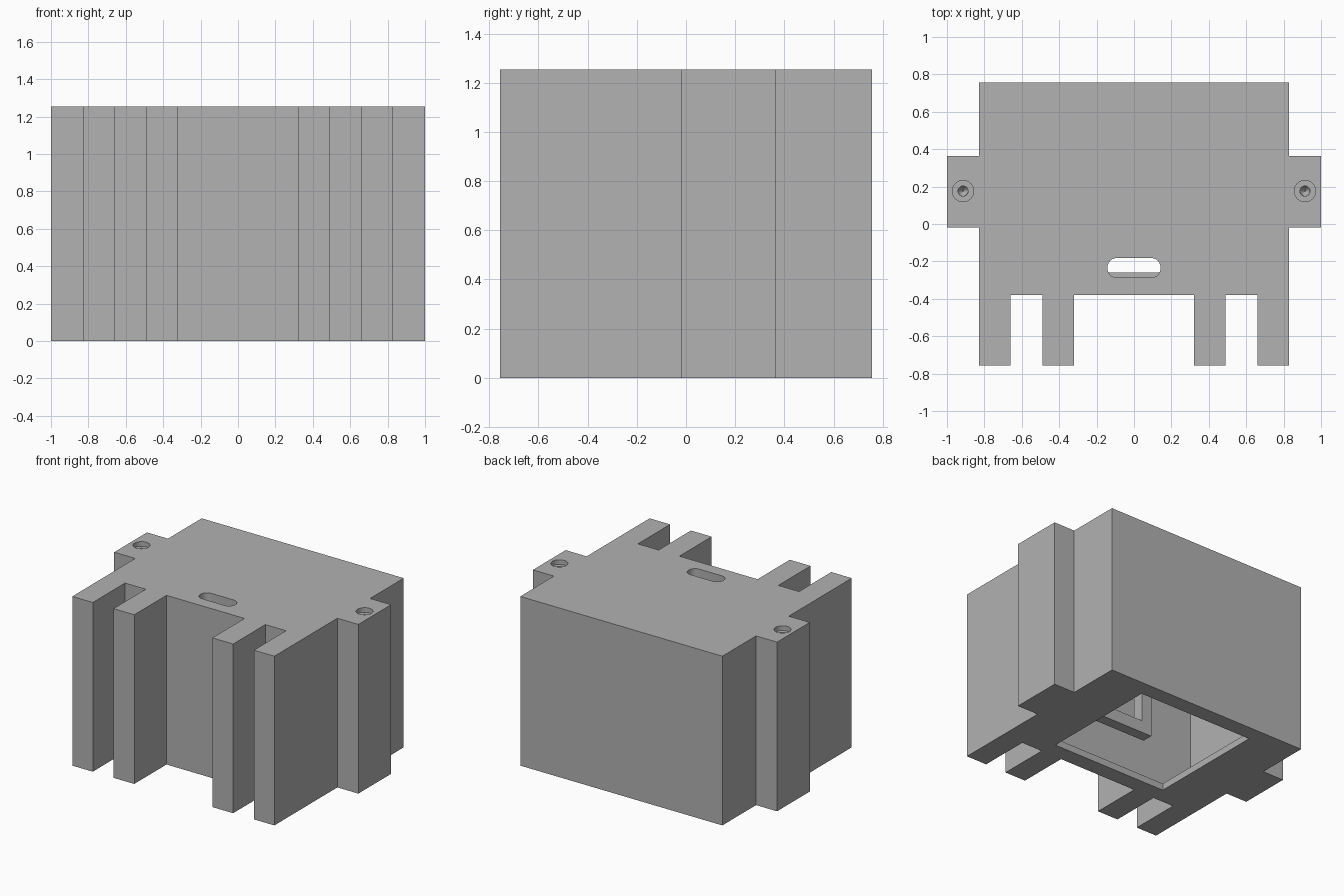
import bpy, bmesh, math

if "Cube" in bpy.data.objects:
    bpy.data.objects.remove(bpy.data.objects["Cube"])

grey = bpy.data.materials.new("plain grey")
grey.diffuse_color = (0.445, 0.445, 0.445, 1)
grey.use_nodes = True
grey.node_tree.nodes["Principled BSDF"].inputs["Base Color"].default_value = grey.diffuse_color


def prism(name, outline, z0, z1):
    """Extrude a closed xy outline from z0 up to z1."""
    bm = bmesh.new()
    base = bm.faces.new([bm.verts.new((x, y, z0)) for x, y in outline])
    top = bmesh.ops.extrude_face_region(bm, geom=[base])["geom"]
    for v in top:
        if isinstance(v, bmesh.types.BMVert):
            v.co.z = z1
    bmesh.ops.recalc_face_normals(bm, faces=bm.faces)
    return finish(name, bm)


def finish(name, bm):
    mesh = bpy.data.meshes.new(name)
    bm.to_mesh(mesh)
    bm.free()
    mesh.materials.append(grey)
    ob = bpy.data.objects.new(name, mesh)
    bpy.context.collection.objects.link(ob)
    return ob


def box(name, x0, x1, y0, y1, z0, z1):
    return prism(name, [(x0, y0), (x1, y0), (x1, y1), (x0, y1)], z0, z1)


def cone(name, x, y, z0, z1, r0, r1, sides=32):
    bm = bmesh.new()
    bmesh.ops.create_cone(bm, cap_ends=True, segments=sides,
                          radius1=r0, radius2=r1, depth=z1 - z0)
    bmesh.ops.translate(bm, verts=bm.verts, vec=(x, y, (z0 + z1) / 2))
    return finish(name, bm)


def cut(target, cutter):
    """Subtract the cutter from the target and remove it."""
    cutter.hide_render = True
    mod = target.modifiers.new("cut", 'BOOLEAN')
    mod.operation = 'DIFFERENCE'
    mod.solver = 'EXACT'
    mod.object = cutter
    bpy.context.view_layer.objects.active = target
    bpy.ops.object.modifier_apply(modifier=mod.name)
    bpy.data.objects.remove(cutter, do_unlink=True)


H = 1.253          # total height
FRONT, BACK = -0.757, 0.757
WALL = 0.083

# Housing outline: front ribs, side flanges and main block, mirrored in x
half = [(0.32, -0.38), (0.32, FRONT), (0.49, FRONT), (0.49, -0.38),
        (0.66, -0.38), (0.66, FRONT), (0.828, FRONT), (0.828, -0.02),
        (1.0, -0.02), (1.0, 0.363), (0.828, 0.363), (0.828, BACK)]
housing = prism("housing", half + [(-x, y) for x, y in reversed(half)], 0, H)

# Inner cavity and the smaller opening in the floor
cut(housing, box("cavity", -0.745, 0.745, -0.38 + WALL, BACK - WALL, 0.05, H - WALL))
cut(housing, box("floor_opening", -0.47, 0.47, -0.26, 0.64, -0.1, 0.1))

# Rounded slot through the top
r, outline = 0.05, []
for cx, cy, start in ((0.092, -0.232, 0), (-0.092, -0.232, 90),
                      (-0.092, -0.237, 180), (0.092, -0.237, 270)):
    for i in range(7):
        a = math.radians(start + 15 * i)
        outline.append((cx + r * math.cos(a), cy + r * math.sin(a)))
cut(housing, prism("top_slot", outline, H - 0.2, H + 0.1))

# Counterbored blind screw holes in the flanges
for x in (-0.914, 0.914):
    cut(housing, cone("counterbore", x, 0.176, H - 0.035, H + 0.1, 0.057, 0.057))
    cut(housing, cone("screw_hole", x, 0.176, H - 0.25, H, 0.027, 0.027, 24))
    cut(housing, cone("hole_tip", x, 0.176, H - 0.28, H - 0.249, 0.003, 0.0268, 24))

# Hanging loop behind the slot, inside the cavity
loop = box("hanging_loop", -0.235, 0.235, -0.18, -0.10, 0.26, H - WALL + 0.005)
cut(loop, box("loop_window", -0.152, 0.152, -0.3, 0.1, 0.35, H - 2 * WALL))

# Keep flat faces flat, smooth only the round holes
for ob in (housing, loop):
    bpy.ops.object.select_all(action='DESELECT')
    ob.select_set(True)
    bpy.context.view_layer.objects.active = ob
    bpy.ops.object.shade_smooth_by_angle(angle=math.radians(30))
